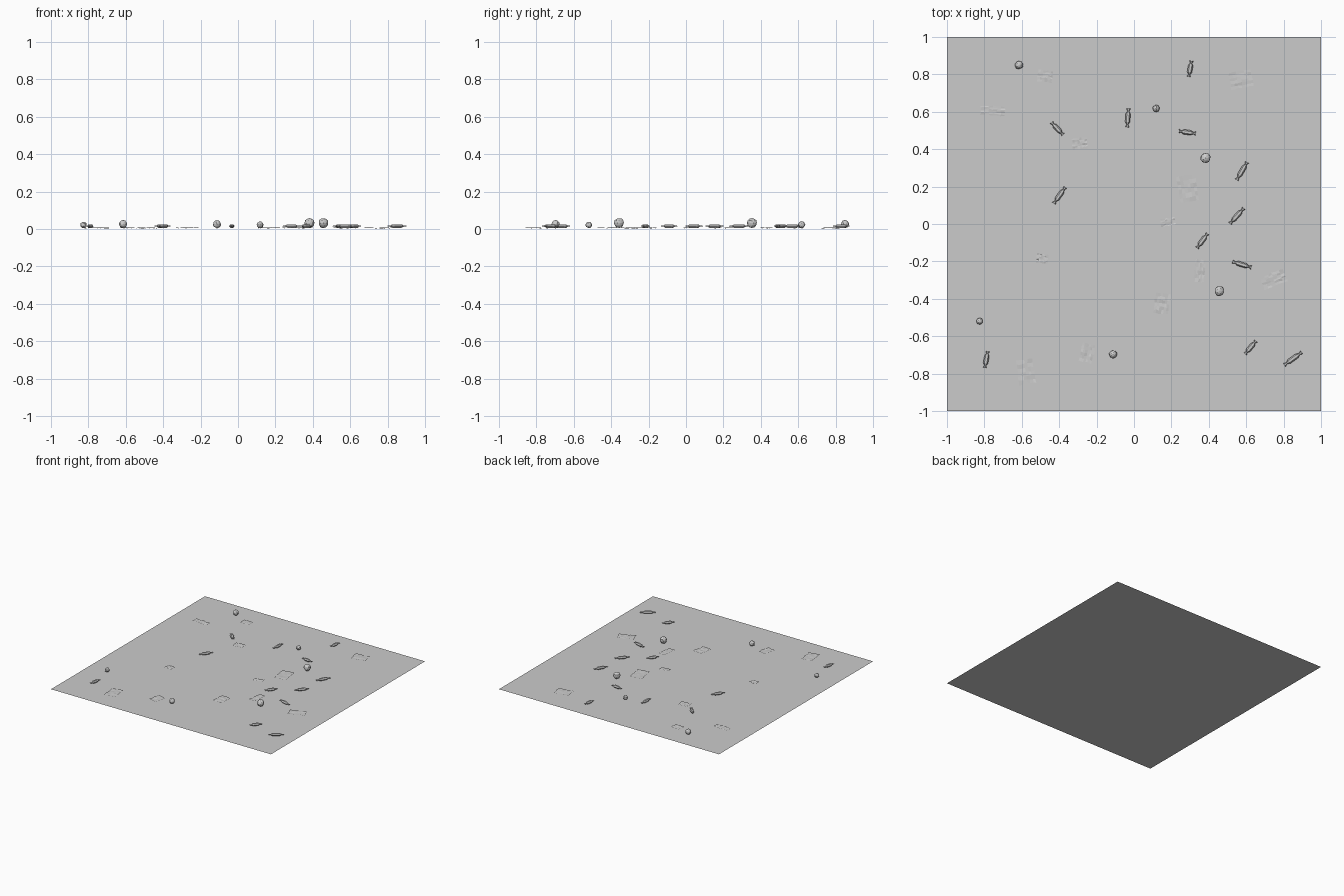
import bpy
import bmesh
import random
from math import radians, sin, cos, pi
from mathutils import Vector

random.seed(7)
cube = bpy.data.objects.get("Cube")
if cube:
    bpy.data.objects.remove(cube)

grey = bpy.data.materials.new("plain_grey")
grey.use_nodes = True
grey.diffuse_color = (0.6, 0.6, 0.6, 1)
grey.node_tree.nodes["Principled BSDF"].inputs["Base Color"].default_value = (0.6, 0.6, 0.6, 1)


def finish(name, bm, loc=(0, 0, 0), angle=0):
    mesh = bpy.data.meshes.new(name)
    bm.to_mesh(mesh)
    bm.free()
    mesh.materials.append(grey)
    ob = bpy.data.objects.new(name, mesh)
    ob.location = loc
    ob.rotation_euler.z = radians(angle)
    bpy.context.collection.objects.link(ob)
    return ob


def paper_ball(x, y, r):
    bm = bmesh.new()
    bmesh.ops.create_icosphere(bm, subdivisions=2, radius=r)
    for v in bm.verts:
        v.co *= random.uniform(0.9, 1.04)
    finish("crumpled_ball", bm, (x, y, r + 0.004))


def wrapper(x, y, length, angle):
    # Six-sided body, pinched necks and flat flared ends
    stations = [(-0.5, 0.85, 0.3), (-0.36, 0.35, 0.35), (-0.22, 1, 1),
                (0.22, 1, 1), (0.36, 0.35, 0.35), (0.5, 0.85, 0.3)]
    bm = bmesh.new()
    rings = []
    for t, wide, high in stations:
        rings.append([bm.verts.new((t * length, wide * 0.013 * cos(k * pi / 3),
                                    high * 0.011 * sin(k * pi / 3))) for k in range(6)])
    for a, b in zip(rings, rings[1:]):
        for k in range(6):
            n = (k + 1) % 6
            bm.faces.new((a[k], a[n], b[n], b[k]))
    bm.faces.new(rings[0])
    bm.faces.new(rings[-1])
    bmesh.ops.recalc_face_normals(bm, faces=bm.faces)
    finish("candy_wrapper", bm, (x, y, 0.016), angle)


def sheet(x, y, width, depth, angle):
    # Thin, lightly creased scrap with uneven edges
    bm = bmesh.new()
    bmesh.ops.create_grid(bm, x_segments=6, y_segments=6, size=0.5)
    for v in bm.verts:
        v.co = Vector((v.co.x * width + random.uniform(-0.003, 0.003),
                       v.co.y * depth + random.uniform(-0.003, 0.003),
                       random.uniform(-0.002, 0.002)))
    finish("paper_scrap", bm, (x, y, 0.006), angle)


# Ground
bm = bmesh.new()
bmesh.ops.create_grid(bm, x_segments=1, y_segments=1, size=1)
finish("ground", bm)

# Crumpled balls: x, y, radius
for item in [(-0.615, 0.85, 0.023), (0.118, 0.618, 0.019), (0.383, 0.353, 0.028),
             (0.457, -0.358, 0.028), (-0.825, -0.52, 0.018), (-0.112, -0.697, 0.022)]:
    paper_ball(*item)

# Twisted wrappers: x, y, length, angle
for item in [(0.3, 0.83, 0.085, 80), (-0.033, 0.567, 0.1, 86), (-0.41, 0.51, 0.09, -47),
             (0.285, 0.49, 0.09, -8), (0.577, 0.283, 0.11, 60), (-0.398, 0.153, 0.105, 55),
             (0.55, 0.043, 0.11, 48), (0.365, -0.09, 0.095, 54), (0.577, -0.217, 0.105, -17),
             (0.623, -0.66, 0.09, 50), (0.85, -0.72, 0.115, 36), (-0.79, -0.725, 0.09, 80)]:
    wrapper(*item)

# Flat scraps: x, y, width, depth, angle
for item in [(-0.475, 0.79, 0.08, 0.06, -8), (0.572, 0.773, 0.12, 0.09, 10),
             (-0.755, 0.605, 0.13, 0.05, -4), (-0.29, 0.43, 0.08, 0.06, 5),
             (-0.25, -0.69, 0.07, 0.1, -12), (-0.578, -0.79, 0.09, 0.13, 8),
             (-0.49, -0.185, 0.06, 0.05, -8), (0.287, 0.19, 0.1, 0.14, 10),
             (0.18, 0.01, 0.08, 0.04, 10), (0.35, -0.25, 0.055, 0.12, -6),
             (0.747, -0.295, 0.13, 0.07, 20), (0.15, -0.425, 0.08, 0.11, -6)]:
    sheet(*item)
